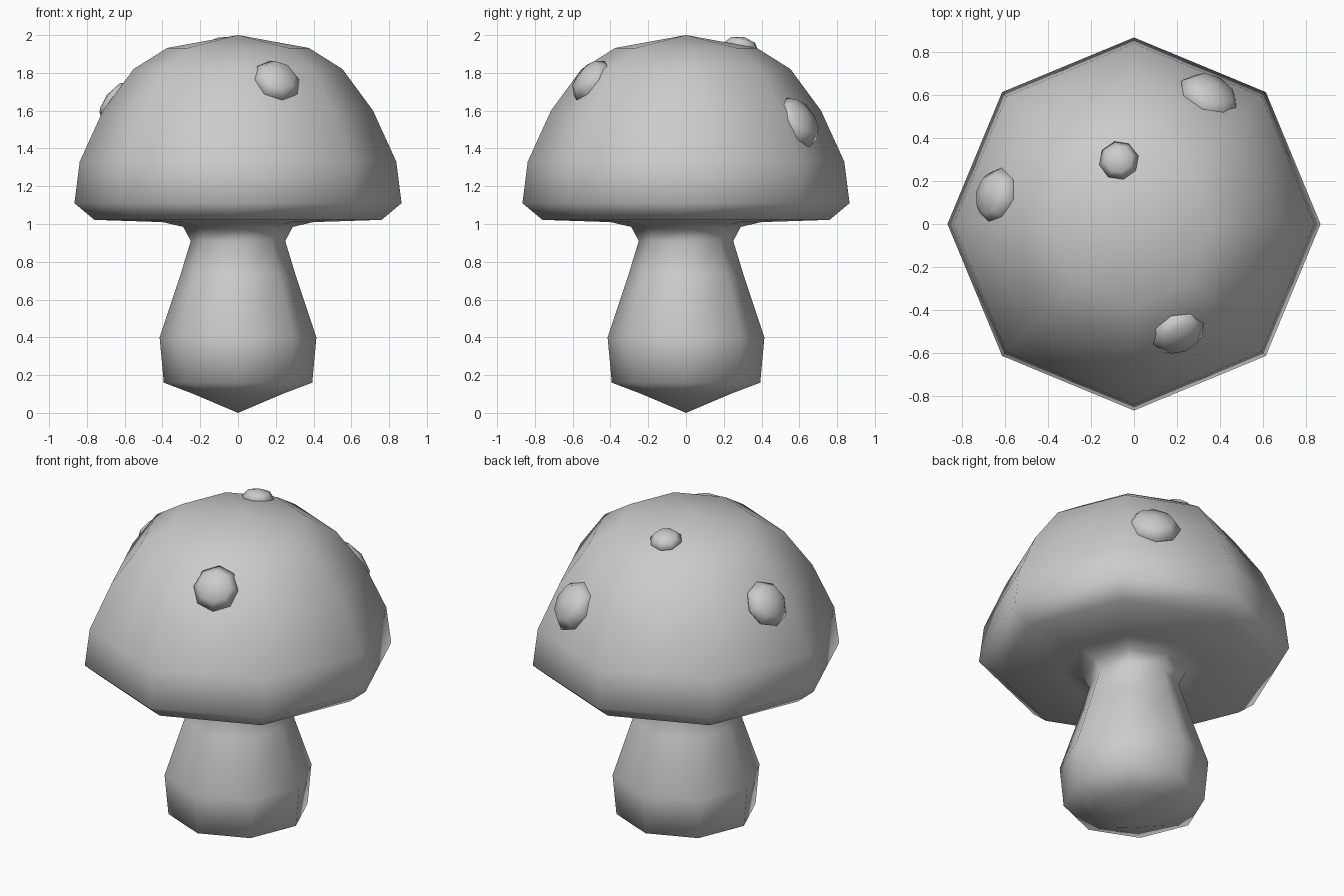
import bpy, bmesh
from math import sin, cos, pi, radians
from mathutils import Vector, Matrix

if "Cube" in bpy.data.objects:
    bpy.data.objects.remove(bpy.data.objects["Cube"])


def lathe(name, profile, matrix=Matrix(), sides=8):
    """Revolve (radius, height) points around local z; zero radius makes a pole."""
    bm = bmesh.new()
    rings = []
    for r, z in profile:
        n = sides if r > 0 else 1
        rings.append([bm.verts.new((r * cos(2 * pi * i / sides), r * sin(2 * pi * i / sides), z))
                      for i in range(n)])
    for a, b in zip(rings, rings[1:]):
        for i in range(sides):
            j = (i + 1) % sides
            quad = [a[i % len(a)], a[j % len(a)], b[j % len(b)], b[i % len(b)]]
            bm.faces.new(list(dict.fromkeys(quad)))
    for f in bm.faces:
        f.smooth = True
    bmesh.ops.recalc_face_normals(bm, faces=bm.faces)
    mesh = bpy.data.meshes.new(name)
    bm.to_mesh(mesh)
    bm.free()
    obj = bpy.data.objects.new(name, mesh)
    obj.matrix_world = matrix
    bpy.context.collection.objects.link(obj)
    return obj


# Stem, underside and cap as one continuous eight-sided form
lathe("mushroom_body", [
    (0, 0), (0.235, 0.10), (0.393, 0.16), (0.415, 0.40), (0.305, 0.73), (0.25, 0.91),
    (0.29, 0.985), (0.40, 1.01), (0.76, 1.022), (0.866, 1.11), (0.838, 1.33),
    (0.715, 1.60), (0.553, 1.82), (0.375, 1.932), (0, 2.0)])

# Raised spots: base centre, radius, heading and elevation of the outward normal
spots = {
    "top_spot": ((-0.07, 0.295, 1.943), 0.093, 103, 76),
    "front_spot": ((0.205, -0.505, 1.76), 0.132, -67.5, 38),
    "left_spot": ((-0.64, 0.13, 1.64), 0.135, 169, 36),
    "back_spot": ((0.35, 0.59, 1.54), 0.152, 60, 31),
}
for name, (centre, r, heading, elev) in spots.items():
    h, e = radians(heading), radians(elev)
    normal = Vector((cos(e) * cos(h), cos(e) * sin(h), sin(e)))
    matrix = Matrix.Translation(centre) @ normal.to_track_quat('Z', 'Y').to_matrix().to_4x4()
    lathe(name, [(0.8 * r, -0.3 * r), (r, 0), (0.7 * r, 0.36 * r), (0, 0.52 * r)], matrix)
